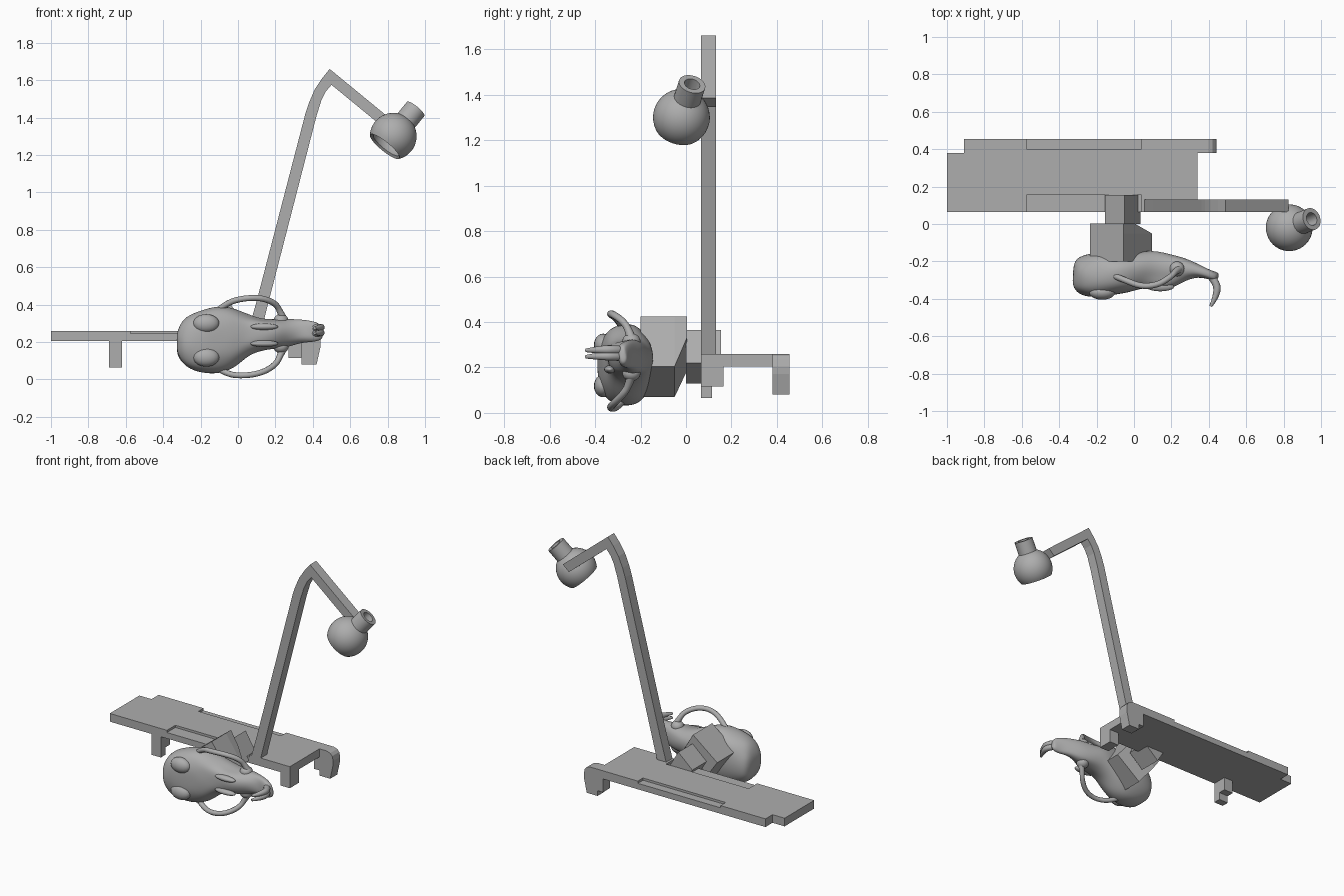
import bpy
import bmesh
from math import sin, cos, pi, copysign
from mathutils import Vector, noise

cube = bpy.data.objects.get("Cube")
if cube:
    bpy.data.objects.remove(cube, do_unlink=True)

grey = bpy.data.materials.new("plain grey")
grey.use_nodes = True
colour = (0.42, 0.42, 0.42, 1)
grey.diffuse_color = colour
grey.node_tree.nodes["Principled BSDF"].inputs["Base Color"].default_value = colour


def finish(name, bm, smooth=None):
    bmesh.ops.recalc_face_normals(bm, faces=bm.faces)
    mesh = bpy.data.meshes.new(name)
    bm.to_mesh(mesh)
    bm.free()
    mesh.materials.append(grey)
    obj = bpy.data.objects.new(name, mesh)
    bpy.context.collection.objects.link(obj)
    bpy.ops.object.select_all(action='DESELECT')
    obj.select_set(True)
    bpy.context.view_layer.objects.active = obj
    if smooth:
        bpy.ops.object.shade_smooth_by_angle(angle=smooth)
    return obj


def loft(name, rings, caps=True, smooth=None):
    """Skin a series of closed rings of points."""
    bm = bmesh.new()
    loops = [[bm.verts.new(p) for p in ring] for ring in rings]
    pairs = list(zip(loops, loops[1:]))
    if not caps:
        pairs.append((loops[-1], loops[0]))
    for a, b in pairs:
        for i in range(len(a)):
            j = (i + 1) % len(a)
            bm.faces.new((a[i], a[j], b[j], b[i]))
    if caps:
        bm.faces.new(loops[0])
        bm.faces.new(loops[-1])
    return finish(name, bm, smooth)


def prism(name, outline, y0, y1):
    """Extrude an x-z outline along y."""
    return loft(name, [[(x, y, z) for x, z in outline] for y in (y0, y1)])


def box(name, x0, x1, y0, y1, z0, z1):
    return prism(name, [(x0, z0), (x1, z0), (x1, z1), (x0, z1)], y0, y1)


def cut(obj, cutter):
    cutter.hide_render = True
    mod = obj.modifiers.new("cut", 'BOOLEAN')
    mod.operation = 'DIFFERENCE'
    mod.solver = 'EXACT'
    mod.object = cutter
    bpy.context.view_layer.objects.active = obj
    bpy.ops.object.modifier_apply(modifier=mod.name)
    bpy.data.objects.remove(cutter, do_unlink=True)


# Base plate with a back lip and two shallow recesses
plan = [(-1, .065), (.34, .065), (.34, .38), (.345, .38), (.345, .455),
        (-.91, .455), (-.91, .38), (-1, .38)]
plate = loft("base_plate", [[(x, y, z) for x, y in plan] for z in (.205, .26)])
cut(plate, box("front_recess_cutter", -.575, .04, .02, .155, .245, .3))
cut(plate, box("back_recess_cutter", -.575, .04, .4, .5, .245, .3))

# Hook at the back corner, feet at the front edge
prism("back_hook", [(.3, .205), (.3, .115), (.34, .115), (.34, .08), (.42, .08),
                    (.44, .17), (.442, .205), (.435, .235), (.42, .252),
                    (.395, .26), (.34, .26), (.34, .205)], .38, .455)
box("foot_upper", -.69, -.62, .065, .165, .115, .205)
box("foot_toe", -.69, -.62, .065, .115, .065, .115)
box("front_corner_foot", .27, .34, .065, .165, .115, .205)

# Bent lamp arm
prism("lamp_arm", [(.04, .205), (.1, .42), (.36, 1.42), (.38, 1.48), (.41, 1.55),
                   (.45, 1.61), (.49, 1.66), (.825, 1.385), (.78, 1.345),
                   (.5, 1.575), (.47, 1.54), (.445, 1.49), (.42, 1.41),
                   (.165, .42), (.11, .205)], .065, .132)

# Lamp: hollow turned shade with a tube neck
axis = Vector((.115, .045, .14)).normalized()
side = axis.orthogonal().normalized()
up = axis.cross(side)
centre = Vector((.83, -.02, 1.3))


def sphere_arc(radius, start, end, steps=12):
    angles = [start + (end - start) * i / steps for i in range(steps + 1)]
    return [(radius * sin(a), radius * cos(a)) for a in angles]


profile = sphere_arc(.125, pi * .7, pi * .16)
profile += [(.06, .195), (.035, .195), (.035, .1)]
profile += sphere_arc(.107, pi * .12, pi * .7)
loft("lamp_shade", [[centre + axis * h + (side * cos(t) + up * sin(t)) * r
                     for t in [2 * pi * k / 48 for k in range(48)]]
                    for r, h in profile], caps=False, smooth=.6)

# Tilted mounting block with one bevelled end, and its stem
block = [(-.055, .425), (-.235, .285), (-.085, .07), (.095, .205)]
back = [(-.055, .425), (-.235, .285), (-.165, .185), (.0, .33)]
loft("mount_block", [[(x, -.2, z) for x, z in block],
                     [(x, -.05, z) for x, z in block],
                     [(x, .004, z) for x, z in back]])
stem = [(-.06 + (x + .07) * .58, .247 + (z - .247) * .66) for x, z in block]
prism("mount_stem", stem, 0, .155)

# Skull: x, lower z, upper z, belly y, crown y at each section
sections = [
    (-.33, .15, .24, -.32, -.24), (-.315, .11, .285, -.355, -.195),
    (-.28, .06, .335, -.385, -.168), (-.2, .03, .38, -.395, -.152),
    (-.1, .025, .40, -.38, -.15), (-.02, .06, .385, -.365, -.146),
    (.05, .125, .35, -.345, -.142), (.12, .155, .325, -.345, -.142),
    (.2, .165, .325, -.345, -.16), (.27, .175, .325, -.30, -.18),
    (.34, .19, .32, -.28, -.212), (.4, .20, .315, -.30, -.243),
    (.44, .215, .305, -.305, -.262), (.452, .235, .285, -.295, -.272)]


def bulge(v):
    return copysign(abs(v) ** .85, v)


rings = []
for x, z0, z1, y0, y1 in sections:
    ring = []
    for k in range(20):
        t = 2 * pi * k / 20
        p = Vector((x, (y0 + y1) / 2 + (y1 - y0) / 2 * bulge(sin(t)),
                    (z0 + z1) / 2 + (z1 - z0) / 2 * bulge(cos(t))))
        ring.append(p + noise.noise_vector(p * 14) * .012)
    rings.append(ring)
skull = loft("skull", rings, smooth=1.2)
skull.modifiers.new("rounding", 'SUBSURF').levels = 2
skull.modifiers["rounding"].render_levels = 2


def blob(name, place, scale):
    bm = bmesh.new()
    bmesh.ops.create_uvsphere(bm, u_segments=20, v_segments=12, radius=1)
    for v in bm.verts:
        v.co = Vector(place) + Vector(a * b for a, b in zip(v.co, scale))
    return finish(name, bm, smooth=1.2)


def bone(name, points, radius, stretch=1):
    """Tapered round strip along a smooth curve."""
    curve = bpy.data.curves.new(name, 'CURVE')
    curve.dimensions = '3D'
    curve.bevel_depth = radius
    curve.bevel_resolution = 3
    curve.use_fill_caps = True
    spline = curve.splines.new('NURBS')
    spline.points.add(len(points) - 1)
    for point, co in zip(spline.points, points):
        point.co = (*co, 1)
    spline.points[-1].radius = stretch
    spline.use_endpoint_u = True
    spline.order_u = 3
    curve.materials.append(grey)
    obj = bpy.data.objects.new(name, curve)
    bpy.context.collection.objects.link(obj)


# Paired skull parts, mirrored about the slightly tilted midline
arch = [(-.1, -.28, .16), (-.05, -.3, .195), (.04, -.335, .208), (.13, -.325, .2),
        (.2, -.28, .165), (.225, -.25, .12), (.25, -.235, .06)]
for word, s in (("left", 1), ("right", -1)):
    def place(x, y, d):
        return (x, y, .224 + x * .09 + s * d)
    bone(word + "_cheek_arch", [place(*p) for p in arch], .016, 1.5)
    bone(word + "_incisor", [place(x, y, .014) for x, y in
                             ((.39, -.26), (.435, -.3), (.45, -.37), (.41, -.44))],
         .02, .4)
    blob(word + "_ear_bulb", place(-.17, -.365, .09), (.07, .04, .05))
    blob(word + "_molar_row", place(.14, -.335, .045), (.075, .025, .018))
    blob(word + "_cheek_root", place(.23, -.24, .07), (.04, .04, .035))
